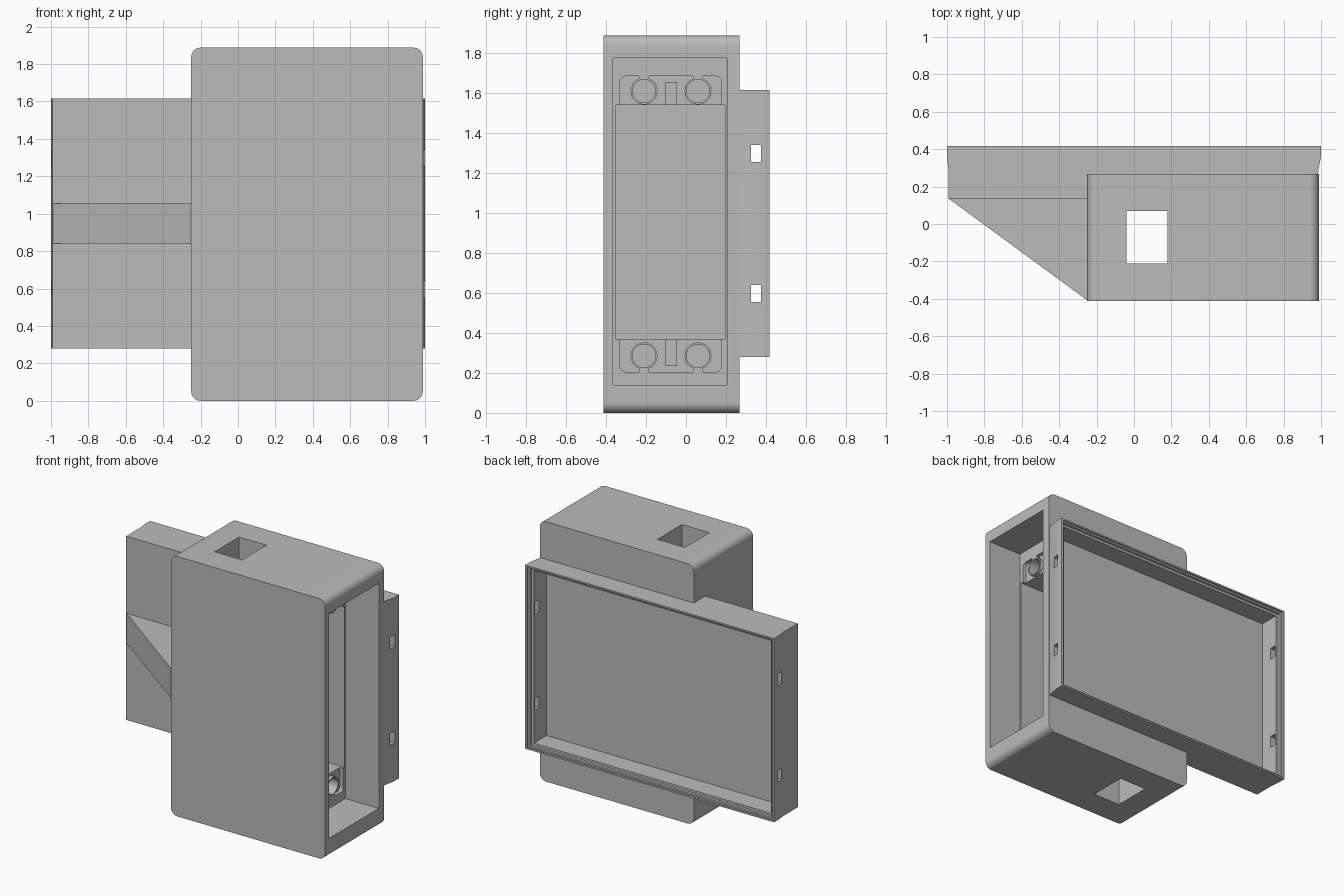
import bpy, bmesh
from mathutils import Matrix, Vector

cube = bpy.data.objects.get("Cube")
if cube:
    bpy.data.objects.remove(cube, do_unlink=True)

grey = bpy.data.materials.new("plain grey")
grey.use_nodes = True
grey.diffuse_color = (0.5, 0.5, 0.5, 1)
grey.node_tree.nodes["Principled BSDF"].inputs["Base Color"].default_value = (0.5, 0.5, 0.5, 1)


def make(name, bm):
    bmesh.ops.recalc_face_normals(bm, faces=bm.faces)
    mesh = bpy.data.meshes.new(name)
    bm.to_mesh(mesh)
    bm.free()
    mesh.materials.append(grey)
    ob = bpy.data.objects.new(name, mesh)
    bpy.context.collection.objects.link(ob)
    return ob


def box(name, x, y, z, round_axis=None, radius=0.05):
    """Box between (min, max) pairs; edges along round_axis may be rounded."""
    bm = bmesh.new()
    bmesh.ops.create_cube(bm, size=1)
    for v in bm.verts:
        v.co = Vector([r[0] if c < 0 else r[1] for c, r in zip(v.co, (x, y, z))])
    if round_axis is not None:
        edges = [e for e in bm.edges
                 if abs((e.verts[0].co - e.verts[1].co)[round_axis]) > 1e-4]
        bmesh.ops.bevel(bm, geom=edges, offset=radius, segments=8,
                        profile=0.5, affect='EDGES')
    return make(name, bm)


def prism(name, outline, z0, z1):
    """Extrude an xy outline upward."""
    bm = bmesh.new()
    face = bm.faces.new([bm.verts.new((x, y, z0)) for x, y in outline])
    top = bmesh.ops.extrude_face_region(bm, geom=[face])["geom"]
    bmesh.ops.translate(bm, vec=(0, 0, z1 - z0),
                        verts=[v for v in top if isinstance(v, bmesh.types.BMVert)])
    return make(name, bm)


def rod(name, x, y, z, radius):
    """Cylinder along x."""
    bm = bmesh.new()
    place = Matrix.Translation(((x[0] + x[1]) / 2, y, z)) @ Matrix.Rotation(1.5707963, 4, 'Y')
    bmesh.ops.create_cone(bm, cap_ends=True, segments=32, radius1=radius,
                          radius2=radius, depth=x[1] - x[0], matrix=place)
    return make(name, bm)


def combine(target, tool, operation):
    mod = target.modifiers.new(operation.lower(), 'BOOLEAN')
    mod.operation, mod.solver, mod.object = operation, 'EXACT', tool
    bpy.context.view_layer.objects.active = target
    bpy.ops.object.modifier_apply(modifier=mod.name)
    bpy.data.objects.remove(tool, do_unlink=True)


# Upright housing with rounded corners
housing = box("housing", (-0.25, 0.988), (-0.412, 0.267), (0, 1.888), round_axis=1)

# Rear tray, slightly flared at its rim
tray = prism("tray", [(-0.993, 0.135), (-0.2, 0.135), (-0.2, 0.25), (0.98, 0.25),
                      (0.988, 0.3), (1, 0.36), (1, 0.418), (-1, 0.418), (-1, 0.36),
                      (-0.993, 0.3)], 0.28, 1.615)
combine(housing, tray, 'UNION')

# Sloping gusset between tray and housing
gusset = prism("gusset", [(-0.99, 0.135), (-0.25, -0.408), (-0.2, -0.4),
                          (-0.2, 0.2), (-0.99, 0.2)], 0.84, 1.055)
combine(housing, gusset, 'UNION')

# Stepped opening of the tray
for inset, depth in ((0.014, 0.405), (0.028, 0.385), (0.048, 0.24)):
    combine(housing, box("tray_cut", (inset - 1, 1 - inset), (depth, 0.5),
                         (0.28 + inset * 0.85, 1.615 - inset * 0.85)), 'DIFFERENCE')

# Latch slots through both tray ends
for z in (0.598, 1.298):
    combine(housing, box("slot_cut", (-1.1, 1.1), (0.325, 0.375),
                         (z - 0.043, z + 0.043)), 'DIFFERENCE')

# Side recess, deep pocket and vertical cable passage
combine(housing, box("recess_cut", (0.72, 1.1), (-0.365, 0.205), (0.14, 1.775)), 'DIFFERENCE')
combine(housing, box("pocket_cut", (-0.2, 0.8), (-0.35, 0.195), (0.37, 1.54)), 'DIFFERENCE')
combine(housing, box("passage_cut", (-0.04, 0.18), (-0.21, 0.07), (-0.1, 2)), 'DIFFERENCE')

# Shallow relief and screw holes above and below the pocket
for side, screw_z, edge, inner in ((1, 0.285, 0.205, 0.4), (-1, 1.61, 1.685, 1.5)):
    relief = box("relief_cut", (0.695, 0.76), (-0.33, 0.178),
                 sorted((edge, inner)), round_axis=0, radius=0.03)
    for y in (-0.21, 0.06):
        combine(relief, rod("boss", (0.6, 0.9), y, screw_z, 0.067), 'DIFFERENCE')
        combine(relief, box("neck", (0.6, 0.9), (y - 0.025, y + 0.025),
                            sorted((edge - side * 0.05, screw_z))), 'DIFFERENCE')
    combine(relief, box("pillar", (0.6, 0.9), (-0.105, -0.045),
                        sorted((edge + side * 0.03, inner + side * 0.1))), 'DIFFERENCE')
    combine(housing, relief, 'DIFFERENCE')
    for y in (-0.21, 0.06):
        combine(housing, rod("screw_cut", (0.58, 0.8), y, screw_z, 0.058), 'DIFFERENCE')

# Smooth rounded corners, crisp edges elsewhere
bpy.ops.object.select_all(action='DESELECT')
housing.select_set(True)
bpy.context.view_layer.objects.active = housing
bpy.ops.object.shade_smooth_by_angle()
